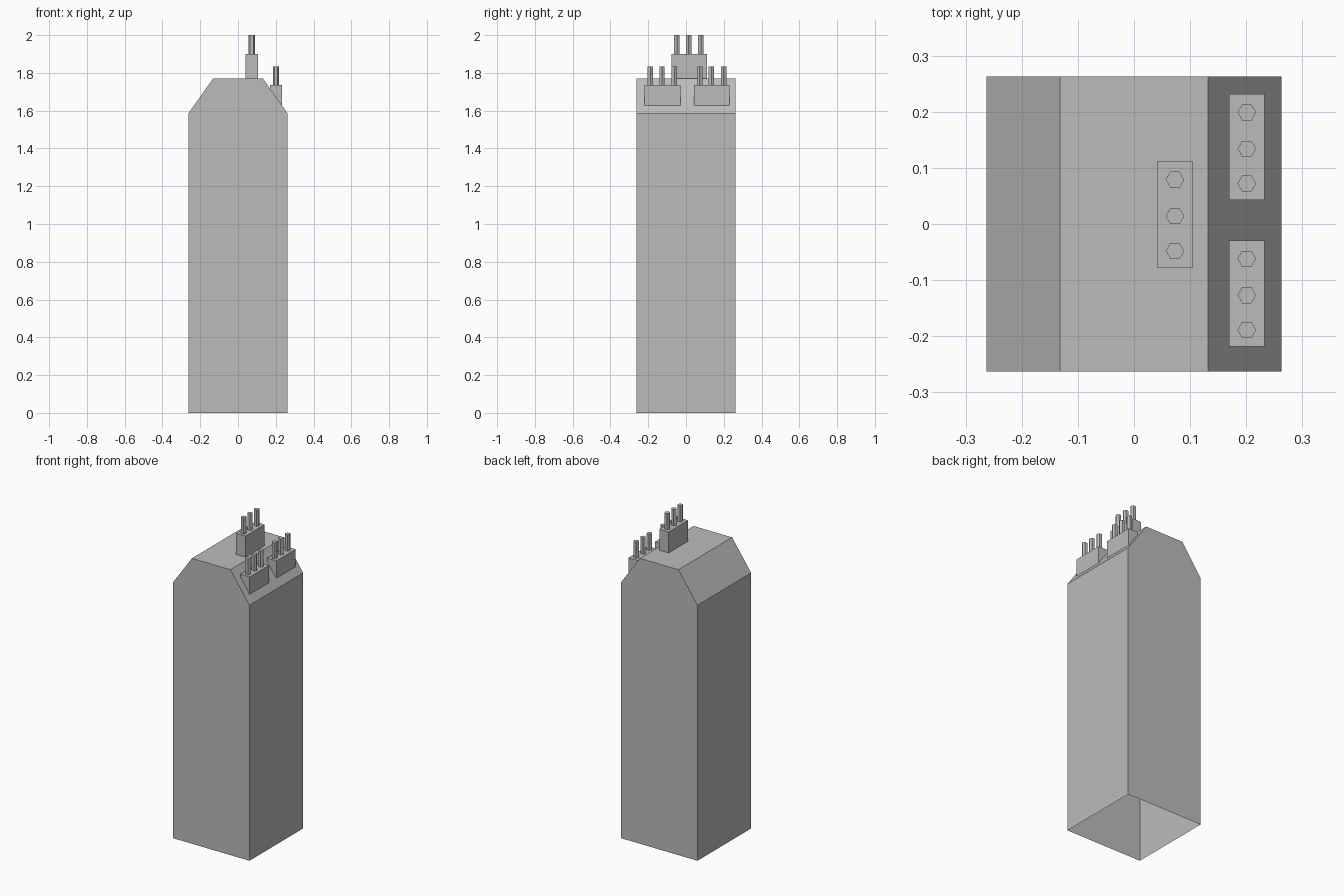
import bpy
import bmesh
from mathutils import Matrix, Vector

cube = bpy.data.objects.get("Cube")
if cube:
    bpy.data.objects.remove(cube, do_unlink=True)

GREY = (0.5, 0.5, 0.5, 1.0)
grey = bpy.data.materials.new("plain grey")
grey.use_nodes = True
grey.diffuse_color = GREY
grey.node_tree.nodes["Principled BSDF"].inputs["Base Color"].default_value = GREY


def finish(name, bm):
    mesh = bpy.data.meshes.new(name)
    bm.to_mesh(mesh)
    bm.free()
    mesh.materials.append(grey)
    obj = bpy.data.objects.new(name, mesh)
    bpy.context.collection.objects.link(obj)
    return obj


# Tower shell: chamfered profile extruded front to back, open underneath
HALF, FLAT, SHOULDER, ROOF = 0.263, 0.132, 1.585, 1.77
profile = [(-HALF, 0), (HALF, 0), (HALF, SHOULDER), (FLAT, ROOF),
           (-FLAT, ROOF), (-HALF, SHOULDER)]
bm = bmesh.new()
front = bm.faces.new([bm.verts.new((x, -HALF, z)) for x, z in profile])
ext = bmesh.ops.extrude_face_region(bm, geom=[front], use_keep_orig=True)
moved = [g for g in ext["geom"] if isinstance(g, bmesh.types.BMVert)]
bmesh.ops.translate(bm, vec=(0, 2 * HALF, 0), verts=moved)
bmesh.ops.recalc_face_normals(bm, faces=bm.faces)
floor = [f for f in bm.faces if f.calc_center_median().z < 0.001]
bmesh.ops.delete(bm, geom=floor, context="FACES_ONLY")
finish("tower_shell", bm)


# Chimney stack: rectangular block with three hexagonal pots
BLOCK = Vector((0.064, 0.189, 0.13))
POT_RADIUS = 0.0165
POT_OFFSETS = (-0.065, -0.003, 0.062)


def chimney(name, x, y, top, pot_height):
    bm = bmesh.new()
    centre = Vector((x, y, top - BLOCK.z / 2))
    bmesh.ops.create_cube(bm, size=1, matrix=Matrix.Translation(centre)
                          @ Matrix.Diagonal((*BLOCK, 1)))
    finish(name + "_block", bm)
    for i, offset in enumerate(POT_OFFSETS):
        bm = bmesh.new()
        place = Matrix.Translation((x, y + offset, top + pot_height / 2))
        # Turn the hexagon so two corners point along x
        corner = Matrix.Identity(4)
        bmesh.ops.create_cone(bm, cap_ends=True, segments=6, radius1=POT_RADIUS,
                              radius2=POT_RADIUS, depth=pot_height,
                              matrix=place @ corner)
        v = max(bm.verts, key=lambda p: p.co.x)
        if abs(v.co.y - y - offset) > 0.001:
            bmesh.ops.rotate(bm, verts=bm.verts, cent=place.translation,
                             matrix=Matrix.Rotation(0.5236, 3, "Z"))
        finish(f"{name}_pot_{i + 1}", bm)


chimney("roof_chimney", 0.073, 0.017, 1.90, 0.10)
chimney("back_slope_chimney", 0.201, 0.137, 1.735, 0.10)
chimney("front_slope_chimney", 0.201, -0.124, 1.735, 0.10)
